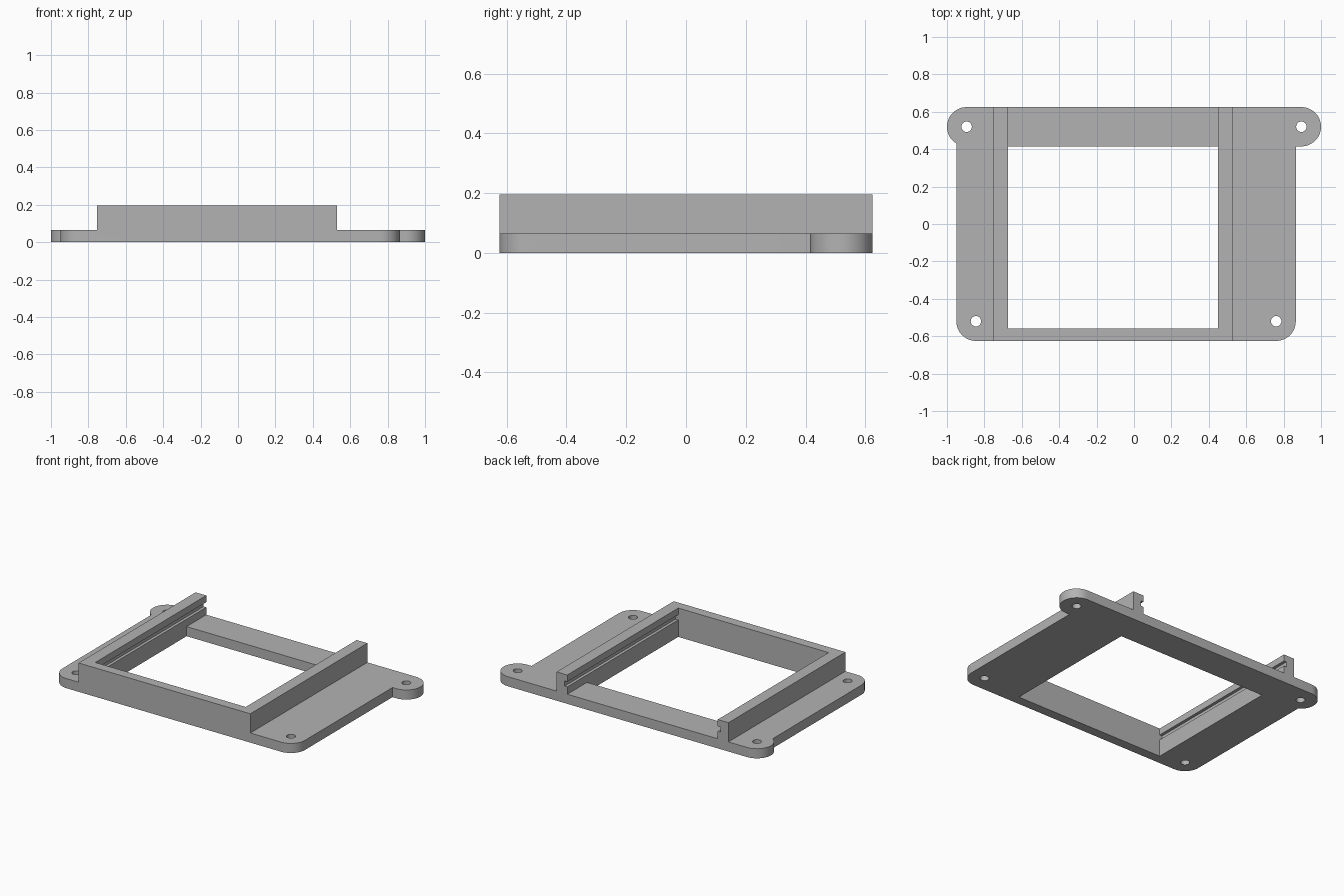
import bpy, bmesh, math

cube = bpy.data.objects.get("Cube")
if cube:
    bpy.data.objects.remove(cube, do_unlink=True)

grey = bpy.data.materials.new("plain_grey")
grey.use_nodes = True
grey.diffuse_color = (0.45, 0.45, 0.45, 1)
grey.node_tree.nodes["Principled BSDF"].inputs["Base Color"].default_value = (0.45, 0.45, 0.45, 1)

BACK, PLATE_TOP, RAIL_TOP, R = 0.625, 0.065, 0.195, 0.105
ROW = BACK - R


def prism(name, outline, z0, z1):
    """Extrude a counter-clockwise xy outline from z0 to z1."""
    bm = bmesh.new()
    face = bm.faces.new([bm.verts.new((x, y, z0)) for x, y in outline])
    top = bmesh.ops.extrude_face_region(bm, geom=[face])["geom"]
    bmesh.ops.translate(bm, vec=(0, 0, z1 - z0),
                        verts=[v for v in top if isinstance(v, bmesh.types.BMVert)])
    bmesh.ops.recalc_face_normals(bm, faces=bm.faces)
    mesh = bpy.data.meshes.new(name)
    bm.to_mesh(mesh)
    bm.free()
    mesh.materials.append(grey)
    obj = bpy.data.objects.new(name, mesh)
    bpy.context.collection.objects.link(obj)
    return obj


def box(name, x0, x1, y0, y1, z0, z1):
    return prism(name, [(x0, y0), (x1, y0), (x1, y1), (x0, y1)], z0, z1)


def arc(cx, cy, r, start, end, steps):
    angles = [math.radians(start + (end - start) * i / steps) for i in range(steps + 1)]
    return [(cx + r * math.cos(a), cy + r * math.sin(a)) for a in angles]


def combine(target, tool, operation):
    """Apply a boolean and discard the tool object."""
    mod = target.modifiers.new(operation.lower(), "BOOLEAN")
    mod.operation, mod.solver, mod.object = operation, "EXACT", tool
    bpy.context.view_layer.objects.active = target
    bpy.ops.object.modifier_apply(modifier=mod.name)
    bpy.data.objects.remove(tool, do_unlink=True)


# Base plate: rounded front corners, two rounded ears at the back
left_join = 180 + math.degrees(math.acos(0.055 / R))
outline = (arc(-0.845, -ROW, R, 180, 270, 12)
           + arc(0.76, -ROW, R, 270, 360, 12)
           + [(0.865, ROW - R)]
           + arc(0.895, ROW, R, -90, 90, 24)
           + arc(-0.895, ROW, R, 90, left_join, 20))
body = prism("mounting_frame", outline, 0, PLATE_TOP)

# Raised frame, open at the back, with a slot along each rail
frame = box("raised_frame", -0.755, 0.53, -BACK, BACK, 0.03, RAIL_TOP)
combine(frame, box("bay_cutter", -0.675, 0.45, -0.56, 1, -1, 1), "DIFFERENCE")
combine(frame, box("slot_cutter", -0.695, 0.47, -0.56, 1, 0.115, 0.15), "DIFFERENCE")

# Window through the plate, then join the frame to it
combine(body, box("window_cutter", -0.675, 0.45, -0.56, 0.415, -1, 1), "DIFFERENCE")
combine(body, frame, "UNION")

# Screw holes
for x, y in ((-0.895, ROW), (0.895, ROW), (-0.845, -ROW), (0.76, -ROW)):
    combine(body, prism("hole_cutter", arc(x, y, 0.028, 0, 345, 23), -1, 1), "DIFFERENCE")

# Smooth rounded sides, keep sharp edges
bpy.ops.object.select_all(action="DESELECT")
body.select_set(True)
bpy.context.view_layer.objects.active = body
bpy.ops.object.shade_smooth_by_angle(angle=math.radians(30))
